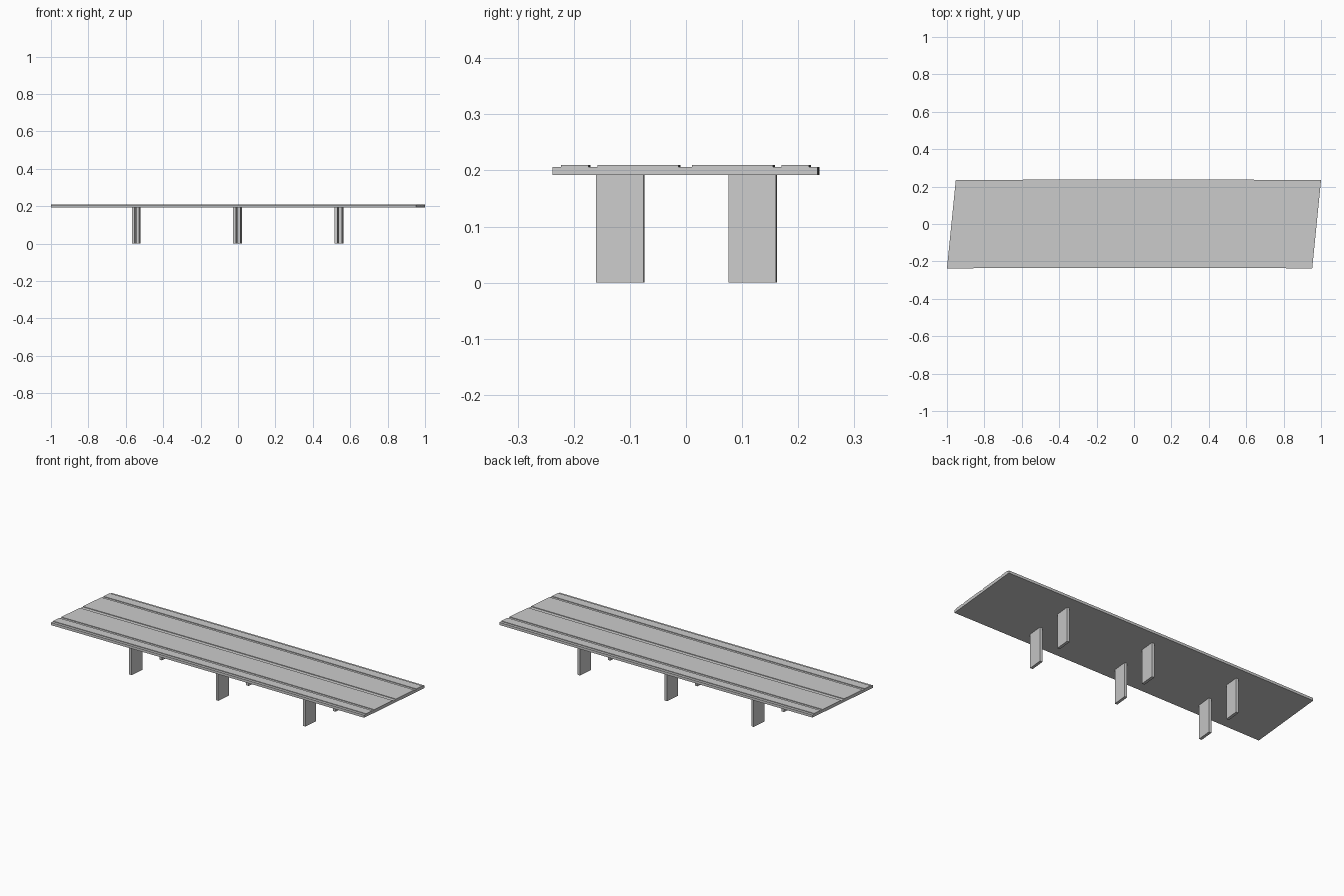
import bpy, bmesh, math

if "Cube" in bpy.data.objects:
    bpy.data.objects.remove(bpy.data.objects["Cube"])

SKEW = 0.1        # sideways shift per unit of depth
BOTTOM, ROAD, RAISED = 0.192, 0.2065, 0.21
SEGMENTS = 24


def make_object(name, bm):
    bmesh.ops.recalc_face_normals(bm, faces=bm.faces)
    mesh = bpy.data.meshes.new(name)
    bm.to_mesh(mesh)
    bm.free()
    obj = bpy.data.objects.new(name, mesh)
    bpy.context.collection.objects.link(obj)
    return obj


def bow(x):
    # the deck curves very slightly in plan
    return 0.002 - 0.0037 * x * x


# Deck: one stepped cross-section swept along a skewed, slightly bowed path
half = [(0.012, ROAD), (0.012, RAISED), (0.1565, RAISED), (0.1565, ROAD),
        (0.172, ROAD), (0.172, RAISED), (0.221, RAISED), (0.221, ROAD),
        (0.236, ROAD), (0.236, BOTTOM)]
profile = half + [(-y, z) for y, z in reversed(half)]

bm = bmesh.new()
rings = []
for i in range(SEGMENTS + 1):
    u = -0.9765 + 1.953 * i / SEGMENTS
    rings.append([bm.verts.new((u + SKEW * v, v + bow(u), z)) for v, z in profile])
n = len(profile)
for a, b in zip(rings, rings[1:]):
    for k in range(n):
        bm.faces.new((a[k], a[(k + 1) % n], b[(k + 1) % n], b[k]))
bm.faces.new(rings[0])
bm.faces.new(rings[-1])
make_object("bridge_deck", bm)

# Piers: thin wall columns in pairs, turned to follow the skew
for label, x in (("left", -0.544), ("middle", -0.003), ("right", 0.54)):
    for side, y in (("front", -0.118), ("back", 0.118)):
        bm = bmesh.new()
        bmesh.ops.create_cube(bm, size=1)
        bmesh.ops.scale(bm, vec=(0.0155, 0.085, BOTTOM + 0.002), verts=bm.verts)
        pier = make_object(f"{label}_{side}_pier", bm)
        pier.location = (x + SKEW * y, y + 0.001, (BOTTOM + 0.002) / 2)
        pier.rotation_euler.z = -math.atan(SKEW)
